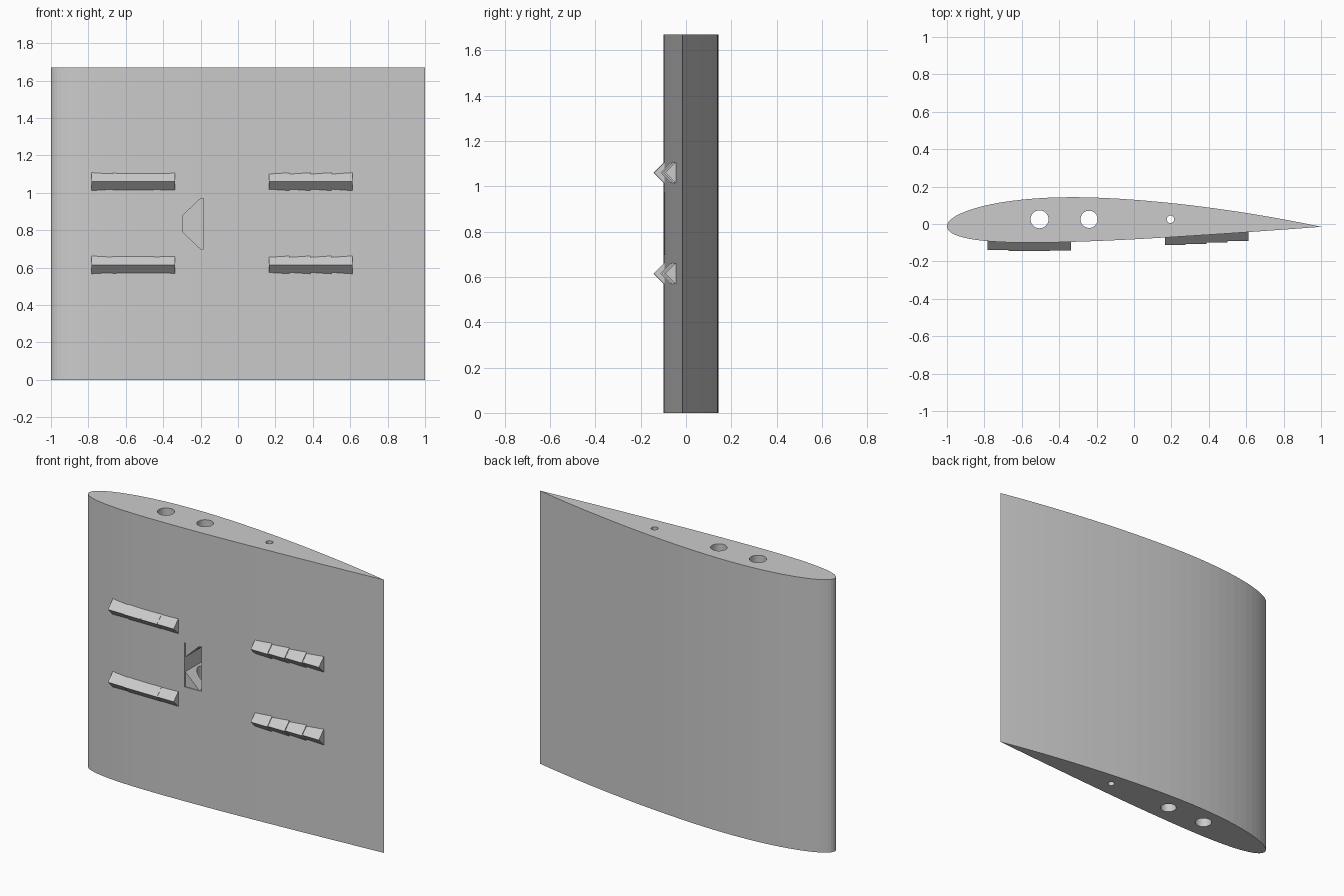
import bpy, math

cube = bpy.data.objects.get("Cube")
if cube:
    bpy.data.objects.remove(cube, do_unlink=True)

HEIGHT = 1.67
CHORD = 2.0
Y0 = -0.015

grey = bpy.data.materials.new("light grey")
grey.use_nodes = True
grey.diffuse_color = (0.6, 0.6, 0.6, 1)
grey.node_tree.nodes["Principled BSDF"].inputs["Base Color"].default_value = (0.6, 0.6, 0.6, 1)


def foil(t, side):
    """Point on a cambered wing section; t runs nose to tail, side is +1 or -1."""
    m, p, thick = 0.02, 0.4, 0.12
    half = 5 * thick * (0.2969 * math.sqrt(t) - 0.126 * t - 0.3516 * t**2
                        + 0.2843 * t**3 - 0.1036 * t**4)
    if t < p:
        camber, slope = m / p**2 * (2*p*t - t*t), 2*m / p**2 * (p - t)
    else:
        q = (1 - p)**2
        camber, slope = m / q * (1 - 2*p + 2*p*t - t*t), 2*m / q * (p - t)
    a = math.atan(slope)
    return (CHORD * (t - side * half * math.sin(a)) - 1,
            CHORD * (camber + side * half * math.cos(a)) + Y0)


def prism(name, profile, place, low, high):
    """Extrude a closed profile between two levels; place maps (u, v, w) to xyz."""
    n = len(profile)
    verts = [place(u, v, w) for w in (low, high) for u, v in profile]
    faces = [tuple(range(n)), tuple(range(2*n - 1, n - 1, -1))]
    faces += [(i, i + n, (i + 1) % n + n, (i + 1) % n) for i in range(n)]
    mesh = bpy.data.meshes.new(name)
    mesh.from_pydata(verts, [], faces)
    mesh.materials.append(grey)
    obj = bpy.data.objects.new(name, mesh)
    bpy.context.collection.objects.link(obj)
    # make the normals point outwards
    bpy.context.view_layer.objects.active = obj
    bpy.ops.object.select_all(action='DESELECT')
    obj.select_set(True)
    bpy.ops.object.mode_set(mode='EDIT')
    bpy.ops.mesh.select_all(action='SELECT')
    bpy.ops.mesh.normals_make_consistent(inside=False)
    bpy.ops.object.mode_set(mode='OBJECT')
    return obj


def cut(target, cutter):
    mod = target.modifiers.new("cut", 'BOOLEAN')
    mod.operation = 'DIFFERENCE'
    mod.solver = 'EXACT'
    mod.object = cutter
    bpy.context.view_layer.objects.active = target
    bpy.ops.object.modifier_apply(modifier=mod.name)
    bpy.data.objects.remove(cutter, do_unlink=True)


def upright(u, v, w):
    return (u, v, w)


def inward(u, v, w):
    return (u, w, v)


def spanwise(u, v, w):
    return (w, u, v)


# wing section body
N = 40
ts = [(1 - math.cos(math.pi * i / N)) / 2 for i in range(N + 1)]
outline = [foil(t, 1) for t in reversed(ts[1:-1])] + [foil(t, -1) for t in ts[:-1]] + [(1.0, Y0)]
wing = prism("wing_body", outline, upright, 0, HEIGHT)

# spar holes running the full span
for x, r in ((-0.505, 0.048), (-0.24, 0.046), (0.195, 0.02)):
    ring = [(x + r * math.cos(k * math.tau / 32), 0.025 + r * math.sin(k * math.tau / 32))
            for k in range(32)]
    cut(wing, prism("hole_cutter", ring, upright, -0.1, HEIGHT + 0.1))

# pocket in the front skin: shallow rectangle with a deeper tapered well
LEFT, RIGHT, LOW, TOP = -0.295, -0.185, 0.70, 0.97
rect = [(LEFT, LOW), (RIGHT, LOW), (RIGHT, TOP), (LEFT, TOP)]
well = [(LEFT, 0.79), (-0.2, LOW), (RIGHT, LOW), (RIGHT, TOP), (-0.2, TOP), (LEFT, 0.88)]
cut(wing, prism("rim_cutter", rect, inward, -0.2, -0.088))
cut(wing, prism("well_cutter", well, inward, -0.2, 0.075))


def front_skin(x):
    return foil((x + 1) / CHORD, -1)[1]


# stepped V-shaped ribs on the front skin
SEG = 0.1115
for z, level in ((0.615, "lower"), (1.06, "upper")):
    for start, end in ((-0.783, "nose"), (0.165, "tail")):
        for k in range(4):
            x = start + k * SEG
            tip = front_skin(x + SEG / 2) - 0.044
            tri = [(tip, z), (tip + 0.055, z + 0.055), (tip + 0.055, z - 0.055)]
            prism(f"{level}_{end}_rib_{k + 1}", tri, spanwise, x, x + SEG)
